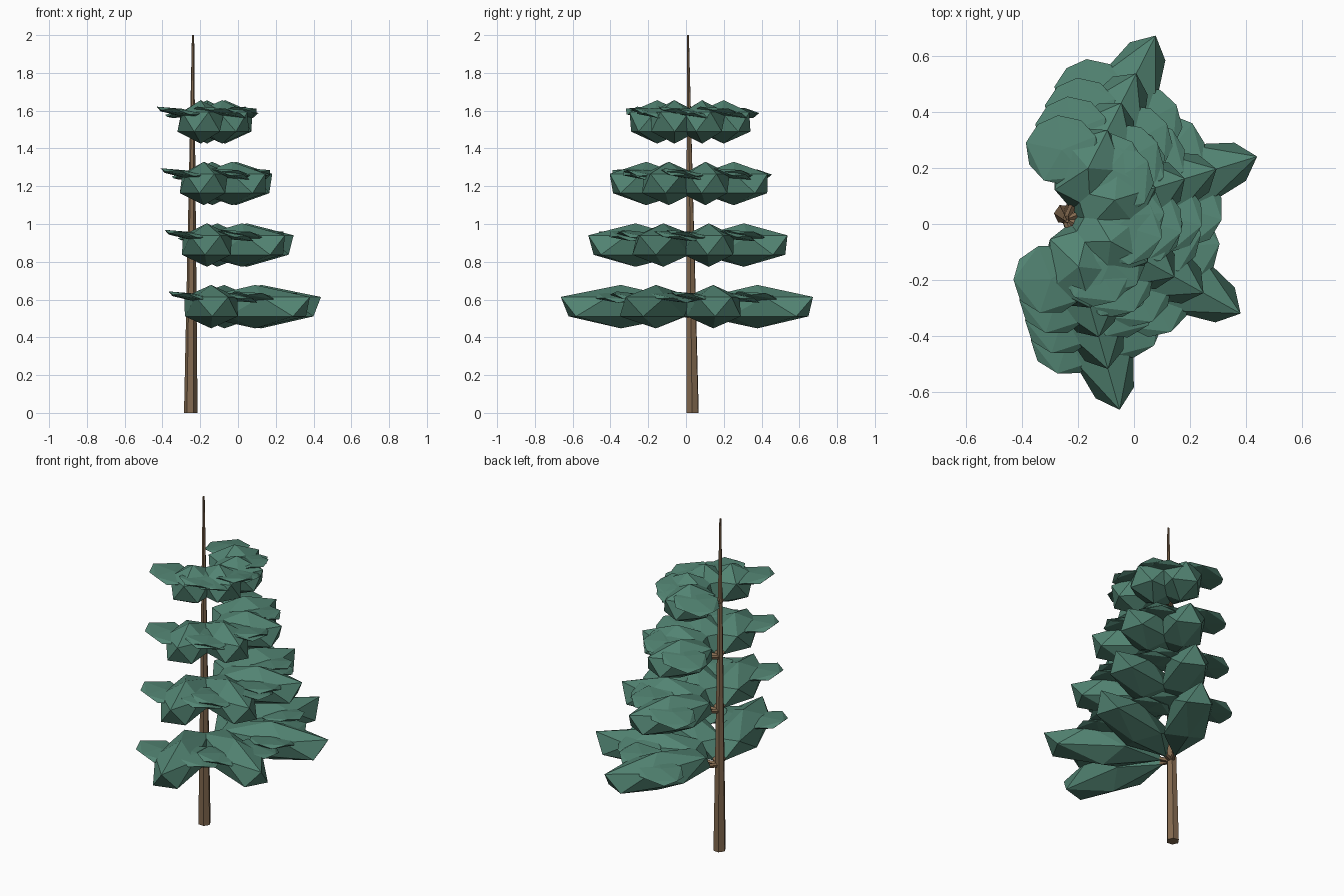
import bpy
from math import radians, sin, cos
from mathutils import Vector, Matrix

if "Cube" in bpy.data.objects:
    bpy.data.objects.remove(bpy.data.objects["Cube"])


def material(name, color):
    m = bpy.data.materials.new(name)
    m.diffuse_color = (*color, 1)
    m.use_nodes = True
    m.node_tree.nodes["Principled BSDF"].inputs["Base Color"].default_value = m.diffuse_color
    return m


BARK = material("bark", (0.23, 0.145, 0.08))
NEEDLES = material("needles", (0.085, 0.23, 0.17))


def tapered(name, a, b, r1, r2, sides):
    """Tapered stick from point a to point b."""
    a, b = Vector(a), Vector(b)
    d = b - a
    bpy.ops.mesh.primitive_cone_add(vertices=sides, radius1=r1, radius2=r2, depth=d.length)
    ob = bpy.context.object
    ob.name = name
    ob.matrix_world = Matrix.Translation((a + b) / 2) @ d.to_track_quat('Z', 'Y').to_matrix().to_4x4()
    ob.data.materials.append(BARK)
    return ob


def clump(name, loc, size, yaw, tilt=0, tilt_axis=(1, 0, 0)):
    """Low-poly foliage lump: a stretched icosahedron."""
    bpy.ops.mesh.primitive_ico_sphere_add(subdivisions=1, radius=1)
    ob = bpy.context.object
    ob.name = name
    ob.matrix_world = (Matrix.Translation(loc) @ Matrix.Rotation(tilt, 4, tilt_axis)
                       @ Matrix.Rotation(yaw, 4, 'Z') @ Matrix.Diagonal((*size, 1)))
    ob.data.materials.append(NEEDLES)
    return ob


# trunk, leaning very slightly
BASE, TOP = Vector((-0.25, 0.035, 0)), Vector((-0.238, 0.01, 2.0))
trunk = tapered("trunk", BASE, TOP, 0.036, 0.006, 6)
for v in trunk.data.vertices:          # keep the cut ends level
    w = trunk.matrix_world @ v.co
    w.z = 0 if w.z < 1 else 2
    v.co = trunk.matrix_world.inverted() @ w

# four tiers of wind-swept boughs, shorter towards the top
TIERS = [(0.39, 0.37), (0.31, 0.29), (0.25, 0.225), (0.19, 0.17)]   # centre distance, half length
ANGLES = (63, 17, -29, -74)
for t, (dist, half) in enumerate(TIERS):
    z = 0.5625 + 0.326 * t
    hub = Vector((-0.25, 0.03, z))
    for k, deg in enumerate(ANGLES):
        a = radians(deg)
        out = Vector((cos(a), sin(a), 0))
        side = Vector((-sin(a), cos(a), 0))
        tag = f"{t + 1}_{k + 1}"
        # branch stub
        start = BASE.lerp(TOP, (z - 0.05) / 2)
        tapered("branch_" + tag, start, hub + out * dist, 0.014, 0.006, 5)
        # main bough
        clump("bough_" + tag, hub + out * dist, (half, 0.135, 0.115), a)
        # thin side sprays
        for s in (-1, 1):
            loc = hub + out * (0.43 - 0.075 * t) + side * 0.11 * s + Vector((0, 0, 0.05))
            clump(f"spray_{tag}_{'left' if s > 0 else 'right'}", loc, (0.15, 0.14, 0.02),
                  a + s * radians(105), -0.17, out)
